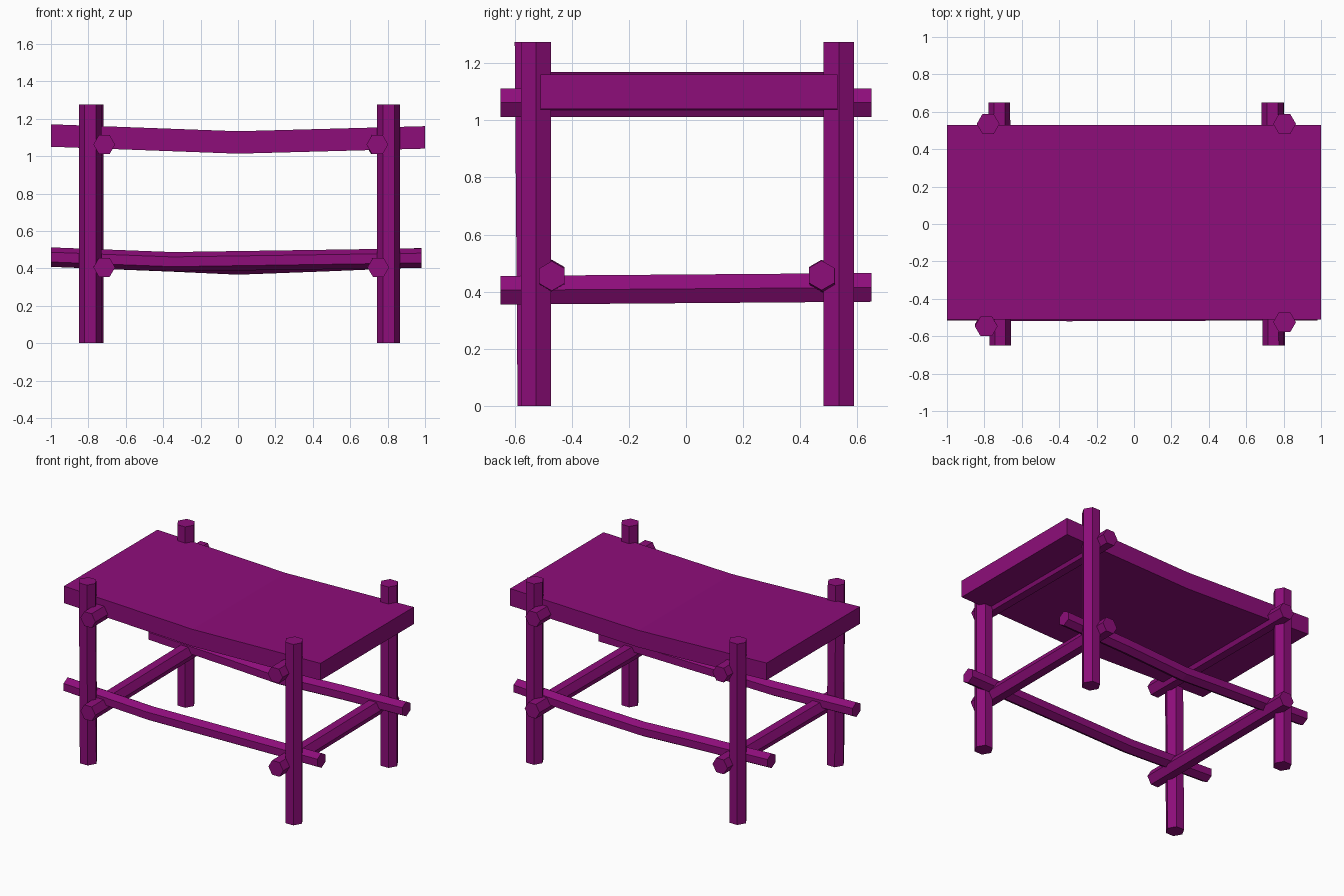
import bpy, bmesh, math
from mathutils import Vector

cube = bpy.data.objects.get("Cube")
if cube:
    bpy.data.objects.remove(cube, do_unlink=True)

purple = bpy.data.materials.new("purple")
purple.use_nodes = True
colour = (0.27, 0.004, 0.195, 1)
purple.diffuse_color = colour
purple.node_tree.nodes["Principled BSDF"].inputs["Base Color"].default_value = colour


def sweep(name, path, section):
    """Flat-shaded beam: one copy of the section at each path point, capped."""
    bm = bmesh.new()
    rings = [[bm.verts.new(Vector(p) + s) for s in section] for p in path]
    n = len(section)
    for a, b in zip(rings, rings[1:]):
        for i in range(n):
            j = (i + 1) % n
            bm.faces.new((a[i], a[j], b[j], b[i]))
    bm.faces.new(rings[0])
    bm.faces.new(rings[-1])
    bmesh.ops.recalc_face_normals(bm, faces=bm.faces)
    mesh = bpy.data.meshes.new(name)
    bm.to_mesh(mesh)
    bm.free()
    mesh.materials.append(purple)
    obj = bpy.data.objects.new(name, mesh)
    bpy.context.collection.objects.link(obj)
    return obj


def hexagon(axis, radius):
    """Six-sided section in the plane across the given axis."""
    pts = []
    for k in range(6):
        c = radius * math.cos(k * math.pi / 3)
        s = radius * math.sin(k * math.pi / 3)
        pts.append(Vector({"x": (0, s, c), "y": (c, 0, s), "z": (c, s, 0)}[axis]))
    return pts


# Corner posts, leaning very slightly
post = hexagon("z", 0.061)
for name, x, y, lean in (("front_right_post", -0.79, -0.542, -0.005),
                         ("front_left_post", 0.805, -0.525, 0.0),
                         ("back_right_post", -0.78, 0.535, 0.0),
                         ("back_left_post", 0.805, 0.535, 0.0)):
    sweep(name, [(x, y - lean, 0), (x, y + lean, 1.275)], post)

# Cross rails running front to back
rail = hexagon("y", 0.058)
for name, xf, xb, zf, zb in (("upper_right_cross_rail", -0.715, -0.72, 1.062, 1.062),
                             ("upper_left_cross_rail", 0.745, 0.74, 1.062, 1.062),
                             ("lower_right_cross_rail", -0.715, -0.72, 0.405, 0.415),
                             ("lower_left_cross_rail", 0.75, 0.745, 0.405, 0.415)):
    sweep(name, [(xf, -0.65, zf), (xb, 0.65, zb)], rail)

# Sagging long rails resting on the lower cross rails
long_rail = hexagon("x", 0.052)
sweep("front_long_rail", [(-1, -0.47, 0.46), (-0.35, -0.475, 0.435),
                          (0.98, -0.47, 0.455)], long_rail)
sweep("back_long_rail", [(-1, 0.475, 0.46), (-0.35, 0.475, 0.434), (0, 0.475, 0.418),
                         (0.48, 0.485, 0.436), (0.98, 0.475, 0.457)], long_rail)

# Thick table top with a bend across the middle
slab = [Vector((0, y, z)) for y, z in ((-0.51, 0), (0.53, 0), (0.53, 0.12), (-0.51, 0.12))]
sweep("table_top", [(-1, 0, 1.05), (0, 0, 1.013), (1, 0, 1.04)], slab)
